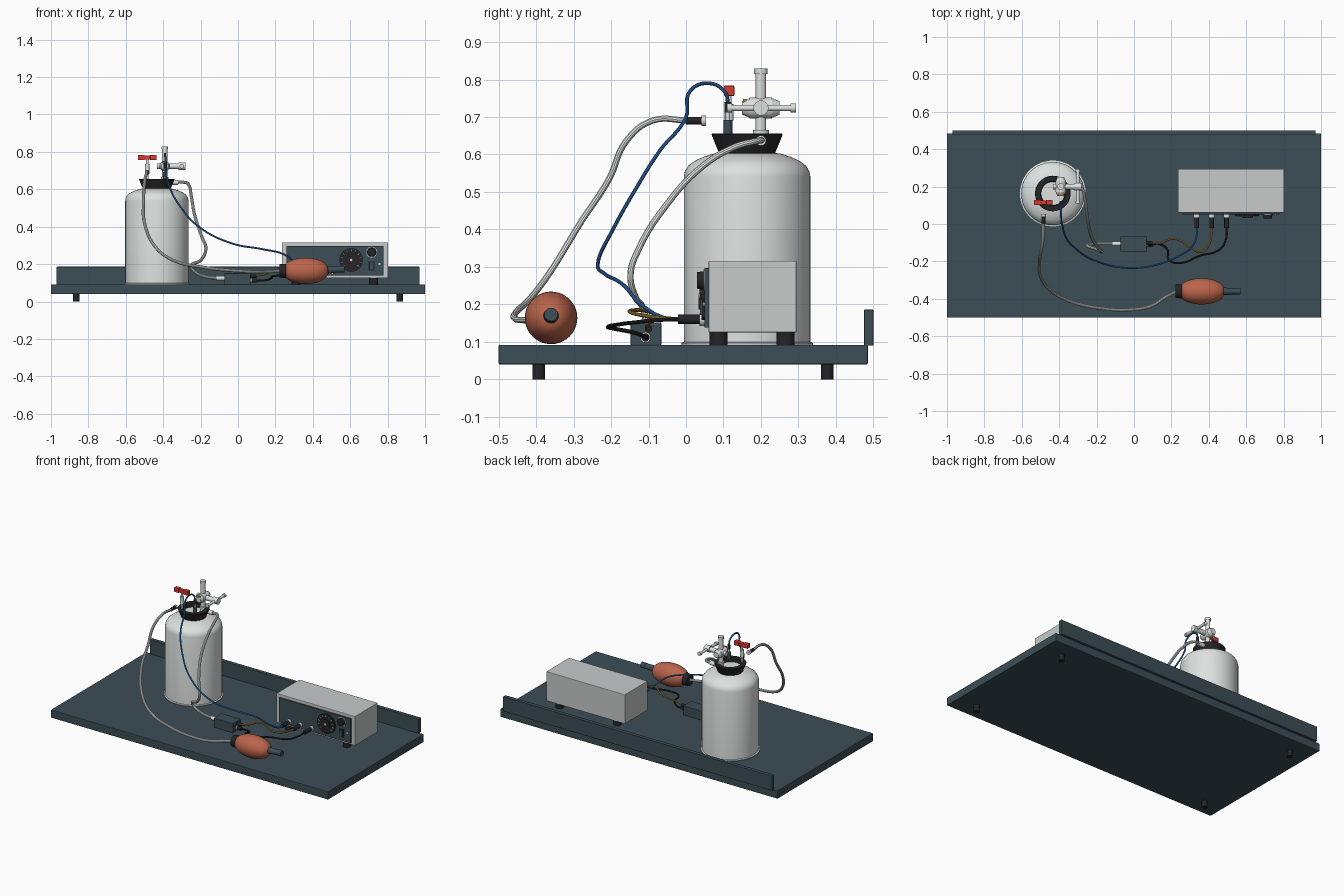
import bpy, math
from mathutils import Vector, Matrix

if "Cube" in bpy.data.objects:
    bpy.data.objects.remove(bpy.data.objects["Cube"])


def material(name, rgb):
    m = bpy.data.materials.new(name)
    m.diffuse_color = (*rgb, 1)
    m.use_nodes = True
    m.node_tree.nodes["Principled BSDF"].inputs["Base Color"].default_value = m.diffuse_color
    return m


SLATE = material("dark slate", (0.045, 0.075, 0.092))
WHITE = material("pale glass", (0.72, 0.76, 0.75))
SHELL = material("light grey", (0.58, 0.60, 0.60))
BLACK = material("black rubber", (0.018, 0.018, 0.02))
CLAY = material("terracotta", (0.50, 0.13, 0.07))
RED = material("red", (0.72, 0.04, 0.025))
BLUE = material("blue", (0.035, 0.16, 0.50))
AMBER = material("amber", (0.48, 0.25, 0.04))


def finish(o, name, mat, smooth=True):
    o.name = name
    o.data.materials.clear()
    o.data.materials.append(mat)
    if smooth:
        bpy.ops.object.select_all(action='DESELECT')
        o.select_set(True)
        bpy.context.view_layer.objects.active = o
        bpy.ops.object.shade_smooth_by_angle(angle=math.radians(35))
    return o


def box(name, mat, x, y, z, bevel=0.0):
    """Box from (min, max) pairs on each axis."""
    bpy.ops.mesh.primitive_cube_add(size=1)
    o = bpy.context.object
    c = Vector([(a + b) / 2 for a, b in (x, y, z)])
    s = [b - a for a, b in (x, y, z)]
    o.data.transform(Matrix.Translation(c) @ Matrix.Diagonal((*s, 1)))
    if bevel:
        m = o.modifiers.new("bevel", 'BEVEL')
        m.width, m.segments = bevel, 2
    return finish(o, name, mat, False)


def rod(name, mat, a, b, r, r2=None, n=32):
    """Cylinder or cone between two points."""
    a, b = Vector(a), Vector(b)
    d = b - a
    bpy.ops.mesh.primitive_cone_add(vertices=n, radius1=r, radius2=r if r2 is None else r2, depth=d.length)
    o = bpy.context.object
    o.data.transform(Matrix.Translation((a + b) / 2) @ d.to_track_quat('Z', 'Y').to_matrix().to_4x4())
    return finish(o, name, mat)


def lathe(name, mat, profile, centre, axis='Z', n=64):
    """Spin (radius, height) points around an axis."""
    verts = [(r * math.cos(2 * math.pi * i / n), r * math.sin(2 * math.pi * i / n), h)
             for r, h in profile for i in range(n)]
    faces = [(k * n + i, k * n + (i + 1) % n, (k + 1) * n + (i + 1) % n, (k + 1) * n + i)
             for k in range(len(profile) - 1) for i in range(n)]
    me = bpy.data.meshes.new(name)
    me.from_pydata(verts, [], faces)
    if axis == 'X':
        me.transform(Matrix.Rotation(math.pi / 2, 4, 'Y'))
    me.transform(Matrix.Translation(centre))
    o = bpy.data.objects.new(name, me)
    bpy.context.collection.objects.link(o)
    return finish(o, name, mat)


def hose(name, mat, pts, r):
    """Round tube running smoothly through the points."""
    cu = bpy.data.curves.new(name, 'CURVE')
    cu.dimensions = '3D'
    cu.bevel_depth, cu.bevel_resolution, cu.resolution_u = r, 3, 8
    cu.use_fill_caps = True
    s = cu.splines.new('BEZIER')
    s.bezier_points.add(len(pts) - 1)
    for p, co in zip(s.bezier_points, pts):
        p.co = co
        p.handle_left_type = p.handle_right_type = 'AUTO'
    o = bpy.data.objects.new(name, cu)
    bpy.context.collection.objects.link(o)
    bpy.ops.object.select_all(action='DESELECT')
    o.select_set(True)
    bpy.context.view_layer.objects.active = o
    bpy.ops.object.convert(target='MESH')
    return finish(bpy.context.object, name, mat)


# Base board, back rail and feet
box("base_board", SLATE, (-1, 1), (-.5, .485), (.04, .092), .003)
box("back_rail", SLATE, (-.97, .97), (.475, .5), (.09, .186), .002)
for x in (-.865, .865):
    for y in (-.393, .377):
        rod("board_foot", BLACK, (x, y, 0), (x, y, .045), .017)

# Jar with rounded shoulder, and hollow stopper
JX, JY = -.434, .163
lathe("jar", WHITE, [(0, .092), (.175, .092), (.176, .097), (.169, .1), (.169, .54), (.166, .555), (.157, .57),
                     (.14, .583), (.115, .594), (.09, .602), (.06, .606), (0, .606)], (JX, JY, 0))
lathe("stopper", BLACK, [(.068, .60), (.075, .604), (.095, .653), (.093, .656), (.066, .656), (.062, .607)], (JX, JY, 0))
rod("jar_plug", WHITE, (JX, JY, .605), (JX, JY, .63), .063)

# Glass tap: column, body, side arm and cross handle
VX, VY, VZ = -.392, .2, .724
rod("tap_column", WHITE, (VX, VY, .61), (VX, VY, .825), .014)
rod("tap_column_rim", WHITE, (VX, VY, .815), (VX, VY, .83), .018)
rod("tap_column_collar", WHITE, (VX, VY, .655), (VX, VY, .665), .021)
rod("tap_body", WHITE, (VX, VY - .03, VZ), (VX, VY + .03, VZ), .028)
for s in (-1, 1):
    rod("tap_body_end", WHITE, (VX, VY + s * .03, VZ), (VX, VY + s * .05, VZ), .026, .018)
rod("tap_arm", WHITE, (VX - .04, VY, VZ), (-.30, VY, VZ), .015)
rod("tap_hub", WHITE, (-.318, VY, VZ), (-.28, VY, VZ), .02)
rod("tap_handle", WHITE, (-.30, .115, VZ), (-.30, .29, VZ), .0085)
for y in (.115, .285):
    rod("tap_handle_tip", WHITE, (-.30, y - .006, VZ), (-.30, y + .008, VZ), .012)
box("tap_clip", AMBER, (VX - .012, VX + .012), (.152, .162), (.734, .748))

# Stopcock with red lever and the hose outlet
SX = -.485
rod("stopcock_stem", WHITE, (SX, .115, .63), (SX, .115, .76), .007)
rod("stopcock_body", WHITE, (SX, .115, .69), (SX, .115, .735), .012)
lever = [box("red_lever", RED, (SX + a, SX + b), (.115 - w, .115 + w), (.77 - w, .77 + w), .003)
         for a, b, w in ((-.05, -.015, .014), (-.018, .018, .011), (.015, .05, .014))]
rod("outlet_sleeve", BLACK, (SX, 0, .69), (SX, .042, .69), .0105)
rod("outlet_rim", WHITE, (SX, .041, .69), (SX, .053, .69), .0135)

# Sensor fitting under the blue line
rod("sensor_fitting", SLATE, (-.388, .112, .65), (-.388, .112, .692), .012)
rod("sensor_stem", WHITE, (-.388, .112, .69), (-.388, .112, .725), .006)
rod("sensor_cap", BLACK, (-.388, .112, .712), (-.388, .112, .74), .009)
rod("side_port", WHITE, (-.36, .2, .637), (-.32, .2, .637), .0135)

# Control box, front panel and feet
box("control_box", SHELL, (.235, .802), (.06, .295), (.125, .316), .003)
box("front_panel", SLATE, (.26, .777), (.05, .062), (.138, .297))
for x in (.31, .725):
    for y in (.087, .266):
        rod("box_foot", BLACK, (x, y, .09), (x, y, .128), .024)

# Pressure dial with tick marks and pointer
DX, DZ = .605, .222
rod("dial_rim", BLACK, (DX, .052, DZ), (DX, .042, DZ), .064, n=48)
for i in range(11):
    a = math.radians(-40 + 26 * i)
    u = Vector((math.cos(a), 0, math.sin(a)))
    c = Vector((DX, .0415, DZ))
    rod("dial_tick", WHITE, c + u * .045, c + u * .057, .0025, n=6)
rod("dial_hub", BLACK, (DX, .045, DZ), (DX, .036, DZ), .03)
rod("dial_pointer", RED, (DX, .036, DZ), (DX - .022, .036, DZ - .034), .003, n=8)
rod("dial_pin", WHITE, (DX, .037, DZ), (DX, .033, DZ), .007, n=16)

# Knob, switch and lamp
rod("knob_ring", SHELL, (.715, .052, .264), (.715, .047, .264), .029)
rod("knob", BLACK, (.715, .05, .264), (.715, .029, .264), .025, .022)
box("switch_plate", BLACK, (.699, .731), (.044, .052), (.165, .215))
box("switch_rocker", SLATE, (.705, .725), (.038, .046), (.172, .208))
rod("lamp", WHITE, (.757, .052, .2), (.757, .045, .2), .006, n=16)

# Three plugs on the panel
for x in (.335, .415, .495):
    rod("socket_ring", WHITE, (x, .052, .16), (x, .036, .16), .017)
    rod("plug", BLACK, (x, .04, .16), (x, -.022, .16), .0125)

# Junction box with its fittings
box("junction_box", SLATE, (-.072, .067), (-.148, -.066), (.09, .152), .003)
rod("junction_inlet", WHITE, (-.115, -.105, .125), (-.07, -.105, .125), .0125)
rod("junction_outlet_ring", WHITE, (.065, -.108, .112), (.073, -.108, .112), .014)
rod("junction_outlet", BLACK, (.066, -.108, .112), (.1, -.108, .112), .011)
rod("junction_upper_outlet", BLACK, (.066, -.1, .135), (.1, -.1, .135), .01)

# Squeeze bulb lying on the board
BY, BZ = -.36, .164
prof = [(.07 * math.sin(t) ** .85 if 0 < t < math.pi else 0, -.122 * math.cos(t))
        for t in (math.pi * i / 24 for i in range(25))]
lathe("squeeze_bulb", CLAY, prof, (.362, BY, BZ), 'X')
rod("bulb_collar", BLACK, (.222, BY, BZ), (.258, BY, BZ), .036, .038)
rod("bulb_valve", SLATE, (.465, BY, .169), (.545, BY, .172), .021, .016)
rod("bulb_valve_tip", SLATE, (.54, BY, .172), (.57, BY, .173), .018)

# Hoses
hose("bulb_hose", WHITE, [(SX, .01, .69), (-.488, -.09, .69), (-.5, -.16, .635), (-.505, -.205, .535),
                          (-.5, -.28, .42), (-.44, -.36, .29), (-.345, -.412, .22), (-.185, -.45, .183),
                          (0, -.457, .163), (.1, -.435, .158), (.17, -.39, .16), (.23, -.36, .164)], .0085)
hose("jar_hose", WHITE, [(-.34, .2, .637), (-.285, .195, .637), (-.262, .13, .62), (-.25, .04, .565),
                         (-.23, -.06, .455), (-.195, -.125, .35), (-.172, -.148, .28), (-.2, -.135, .22),
                         (-.25, -.115, .19), (-.225, -.108, .155), (-.17, -.105, .132), (-.1, -.105, .125)], .0085)

# Cables
hose("blue_cable", BLUE, [(-.388, .112, .735), (-.389, .105, .765), (-.39, .06, .79), (-.388, .01, .768),
                          (-.385, 0, .70), (-.365, -.07, .61), (-.31, -.133, .51), (-.21, -.195, .40),
                          (-.03, -.235, .31), (.13, -.215, .28), (.25, -.165, .25), (.31, -.12, .2),
                          (.335, -.06, .165), (.335, -.015, .16)], .005)
hose("amber_cable", AMBER, [(.09, -.1, .135), (.14, -.103, .145), (.19, -.082, .165), (.24, -.085, .175),
                            (.3, -.125, .185), (.36, -.15, .18), (.405, -.1, .168), (.415, -.015, .16)], .005)
hose("black_cable", BLACK, [(.09, -.108, .112), (.14, -.108, .113), (.18, -.14, .125), (.185, -.19, .135),
                            (.25, -.208, .14), (.35, -.17, .148), (.46, -.135, .152), (.492, -.08, .158),
                            (.495, -.015, .16)], .0055)
